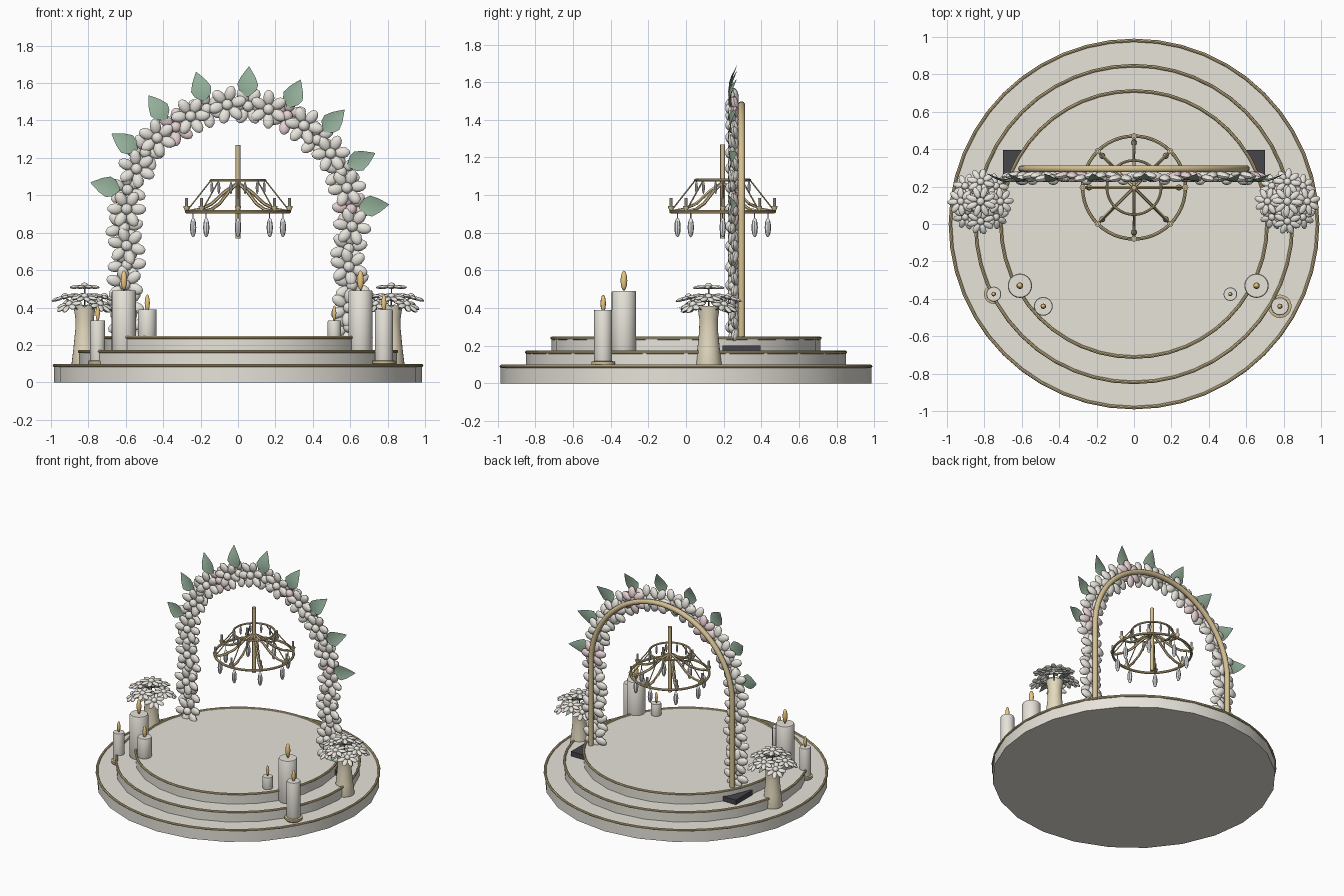
import bpy, bmesh, math, random
from math import pi, sin, cos, radians
from mathutils import Vector, Matrix

if "Cube" in bpy.data.objects:
    bpy.data.objects.remove(bpy.data.objects["Cube"])
random.seed(4)

def mat(name, r, g, b):
    m = bpy.data.materials.new(name)
    m.diffuse_color = (r, g, b, 1)
    m.use_nodes = True
    m.node_tree.nodes["Principled BSDF"].inputs["Base Color"].default_value = m.diffuse_color
    return m

CREAM = mat("cream", .80, .77, .70)
PETAL = mat("petal", .82, .79, .73)
PINK = mat("pink", .80, .64, .65)
GOLD = mat("gold", .66, .53, .29)
GREEN = mat("green", .30, .44, .33)
DARK = mat("dark", .06, .06, .07)
FLAME = mat("flame", .85, .58, .22)
VASE = mat("vase", .78, .70, .52)
GLASS = mat("glass", .78, .80, .84)

def finish(bm, name, material, smooth=True):
    bmesh.ops.recalc_face_normals(bm, faces=bm.faces)
    me = bpy.data.meshes.new(name)
    bm.to_mesh(me)
    bm.free()
    ob = bpy.data.objects.new(name, me)
    bpy.context.collection.objects.link(ob)
    me.materials.append(material)
    if smooth:
        bpy.ops.object.select_all(action='DESELECT')
        ob.select_set(True)
        bpy.context.view_layer.objects.active = ob
        bpy.ops.object.shade_smooth_by_angle(angle=radians(40))
    return ob

def lathe(bm, profile, center=(0, 0, 0), n=24):
    """Revolve (radius, z) points; both ends are closed."""
    c = Vector(center)
    rings = [[bm.verts.new(c + Vector((r * cos(2 * pi * k / n), r * sin(2 * pi * k / n), z)))
              for k in range(n)] for r, z in profile]
    for a, b in zip(rings, rings[1:]):
        for k in range(n):
            bm.faces.new((a[k], a[(k + 1) % n], b[(k + 1) % n], b[k]))
    bm.faces.new(rings[0][::-1])
    bm.faces.new(rings[-1])

def tube(bm, pts, r, n=8, closed=False):
    """Sweep a round section along points."""
    pts = [Vector(p) for p in pts]
    rings, m = [], len(pts)
    for i, p in enumerate(pts):
        a = pts[(i - 1) % m] if closed or i else p
        b = pts[(i + 1) % m] if closed or i < m - 1 else p
        t = (b - a).normalized()
        ref = Vector((0, 0, 1)) if abs(t.z) < .98 and closed else Vector((.02, 1, .01))
        if not closed and abs(t.y) > .9:
            ref = Vector((1, 0, 0))
        u = t.cross(ref).normalized()
        v = t.cross(u)
        rings.append([bm.verts.new(p + r * (u * cos(2 * pi * k / n) + v * sin(2 * pi * k / n)))
                      for k in range(n)])
    for i in range(m if closed else m - 1):
        a, b = rings[i], rings[(i + 1) % m]
        for k in range(n):
            bm.faces.new((a[k], a[(k + 1) % n], b[(k + 1) % n], b[k]))
    if not closed:
        bm.faces.new(rings[0])
        bm.faces.new(rings[-1][::-1])

def ring(bm, R, z, r, center=(0, 0), n=48):
    tube(bm, [(center[0] + R * cos(2 * pi * k / n), center[1] + R * sin(2 * pi * k / n), z)
              for k in range(n)], r, 8, True)

def ellipsoid(bm, M, size, seg=(10, 6)):
    bmesh.ops.create_uvsphere(bm, u_segments=seg[0], v_segments=seg[1], radius=1,
                              matrix=M @ Matrix.Diagonal((*size, 1)))

def flower(bm, pos, normal, petals, reach, size, core, lift=0):
    M = Matrix.Translation(pos) @ Vector(normal).to_track_quat('Z', 'Y').to_matrix().to_4x4()
    M = M @ Matrix.Rotation(random.uniform(0, 2 * pi), 4, 'Z')
    for k in range(petals):
        P = M @ Matrix.Rotation(2 * pi * k / petals, 4, 'Z') @ Matrix.Translation((reach, 0, 0))
        ellipsoid(bm, P @ Matrix.Rotation(-lift, 4, 'Y'), size)
    ellipsoid(bm, M @ Matrix.Translation((0, 0, size[2] * .6)), (core, core, core * .8))

def leaf(bm, base, tip, half, side, up):
    base, tip, side, up = map(Vector, (base, tip, side, up))
    rows = []
    for t, w, h in ((0, .15, 0), (.2, .8, .6), (.4, 1, 1), (.65, .7, .8), (.85, .33, .3), (1, .03, 0)):
        c = base.lerp(tip, t) + up * h
        rows.append([bm.verts.new(c - side * half * w + up * w),
                     bm.verts.new(c), bm.verts.new(c + side * half * w + up * w)])
    for a, b in zip(rows, rows[1:]):
        for k in (0, 1):
            bm.faces.new((a[k], a[k + 1], b[k + 1], b[k]))

# Three round platform steps with gold rims
for name, R, z0, z1 in (("bottom", .985, 0, .09), ("middle", .85, .09, .165), ("top", .715, .165, .24)):
    bm = bmesh.new()
    lathe(bm, [(R, z0), (R, z1)], n=24)
    finish(bm, name + "_step", CREAM)
    bm = bmesh.new()
    ring(bm, R - .003, z1, .009)
    finish(bm, name + "_step_rim", GOLD)

# Arch frame and its feet
CZ, AR = .88, .6
bm = bmesh.new()
tube(bm, [(AR, .295, .18)] + [(AR * cos(pi * k / 32), .295, CZ + AR * sin(pi * k / 32)) for k in range(33)]
     + [(-AR, .295, .18)], .019, 10)
finish(bm, "arch_frame", GOLD)
bm = bmesh.new()
for s in (-1, 1):
    bmesh.ops.create_cube(bm, size=1, matrix=Matrix.Translation((s * .6, .295, .183))
                          @ Matrix.Diagonal((.2, .2, .036, 1)))
finish(bm, "arch_feet", DARK, False)

# Flower garland along the arch
leg, arc, count = .63, pi * AR, 30
cream_bm, pink_bm = bmesh.new(), bmesh.new()
for i in range(count):
    s = (i + .5) * (2 * leg + arc) / count
    if s < leg:
        p = (AR, CZ - leg + s)
    elif s < leg + arc:
        a = (s - leg) / AR
        p = (AR * cos(a), CZ + AR * sin(a))
    else:
        p = (-AR, CZ - (s - leg - arc))
    pos = (p[0] + random.uniform(-.012, .012), .252 + .008 * (-1) ** i, p[1] + random.uniform(-.01, .01))
    flower(pink_bm if i in (6, 12, 18) else cream_bm, pos, (0, -1, 0), 6, .061,
           (.044, .030, .019), .03, .2)
finish(cream_bm, "garland_cream_flowers", PETAL)
finish(pink_bm, "garland_pink_flowers", PINK)

# Garland leaves
bm = bmesh.new()
for k in range(9):
    a = radians(5 + 20.2 * k)
    d = Vector((cos(a), 0, sin(a)))
    o = Vector((0, .24, CZ))
    leaf(bm, o + d * .65, o + d * .81 + Vector((0, .03, 0)), .056, (-sin(a), 0, cos(a)), (0, -.012, 0))
finish(bm, "garland_leaves", GREEN)

# Candles: x, y, radius, base, top, has dish
wax, fl, dish, wick = bmesh.new(), bmesh.new(), bmesh.new(), bmesh.new()
for x, y, r, z0, z1, d in ((-.61, -.33, .065, .165, .49, 0), (-.75, -.375, .04, .1, .33, 1),
                           (-.485, -.44, .05, .24, .39, 0), (.655, -.33, .065, .165, .49, 0),
                           (.78, -.44, .048, .1, .39, 1), (.515, -.375, .036, .24, .33, 0)):
    lathe(wax, [(r * .96, z0), (r, z0 + .006), (r, z1 - .006), (r * .94, z1)], (x, y, 0))
    h = .025 + r * .48
    lathe(wick, [(.004, z1), (.004, z1 + .02)], (x, y, 0), 6)
    zc = z1 + .112 - h if r > .06 else z1 + .083 - h
    ellipsoid(fl, Matrix.Translation((x, y, zc)), (r * .23 + .003, r * .23 + .003, h * .95))
    if d:
        lathe(dish, [(r * 1.1, .09), (r * 1.3, .1), (r * 1.3, .115), (r, .118)], (x, y, 0))
finish(wax, "candles", CREAM)
finish(fl, "candle_flames", FLAME)
finish(dish, "candle_dishes", GOLD)
finish(wick, "candle_wicks", DARK)

# Vases with bouquets
vb, fb, lb = bmesh.new(), bmesh.new(), bmesh.new()
for s in (-1, 1):
    c = Vector((s * .82, .12, 0))
    lathe(vb, [(.068, .09), (.07, .1), (.06, .18), (.05, .28), (.049, .34), (.06, .41), (.045, .41),
               (.035, .36)], c)
    flower(fb, c + Vector((0, 0, .51)), (0, 0, 1), 8, .052, (.033, .017, .01), .022, -.1)
    for k in range(8):
        a = 2 * pi * k / 8
        d = Vector((cos(a), sin(a), 0))
        low = k % 2
        flower(fb, c + d * (.105 + .01 * low) + Vector((0, 0, .455 - .04 * low)),
               d * (.25 + .35 * low) + Vector((0, 0, 1)), 8, .046, (.03, .017, .01), .02, -.1)
        tube(lb, [c + Vector((0, 0, .37)), c + d * .1 + Vector((0, 0, .45 - .04 * low))], .004, 5)
    tube(lb, [c + Vector((0, 0, .37)), c + Vector((.001, 0, .505))], .004, 5)
    for t in (-1, 1):
        leaf(lb, c + Vector((0, t * .05, .41)), c + Vector((0, t * .17, .4)), .025, (1, 0, 0), (0, 0, .006))
finish(vb, "vases", VASE)
finish(fb, "bouquet_flowers", PETAL)
finish(lb, "bouquet_stems_and_leaves", GREEN)

# Chandelier: rod, two rings, arms, small candles and crystals
O = Vector((0, .195, 0))
gb, cb, kb, sb = bmesh.new(), bmesh.new(), bmesh.new(), bmesh.new()
lathe(gb, [(.013, .77), (.013, 1.27)], O, 12)
ring(gb, .275, .912, .009, (0, .195))
ring(gb, .145, 1.08, .007, (0, .195))
for k in range(8):
    a = 2 * pi * k / 8
    d = Vector((cos(a), sin(a), 0))
    at = lambda r, z: O + d * r + Vector((0, 0, z))
    tube(gb, [at(.01, 1.06), at(.07, 1.02), at(.14, .955), at(.2, .925), at(.275, .912)], .009, 6)
    tube(sb, [at(.145, 1.08), at(.275, .915)], .004, 5)
    lathe(gb, [(.008, .915), (.016, .935), (.016, .942)], at(.275, 0), 10)
    lathe(kb, [(.008, .94), (.008, .985)], at(.275, 0), 8)
    ellipsoid(cb, Matrix.Translation(at(.24, .828)), (.017, .017, .052), (8, 6))
    tube(sb, [at(.24, .87), at(.24, .918)], .003, 5)
for k in range(12):
    a = 2 * pi * (k + .5) / 12
    ellipsoid(cb, Matrix.Translation(O + Vector((.145 * cos(a), .145 * sin(a), 1.04))),
              (.008, .008, .034), (8, 6))
finish(gb, "chandelier_frame", GOLD)
finish(sb, "chandelier_strands", GOLD)
finish(kb, "chandelier_candles", CREAM)
finish(cb, "chandelier_crystals", GLASS)
